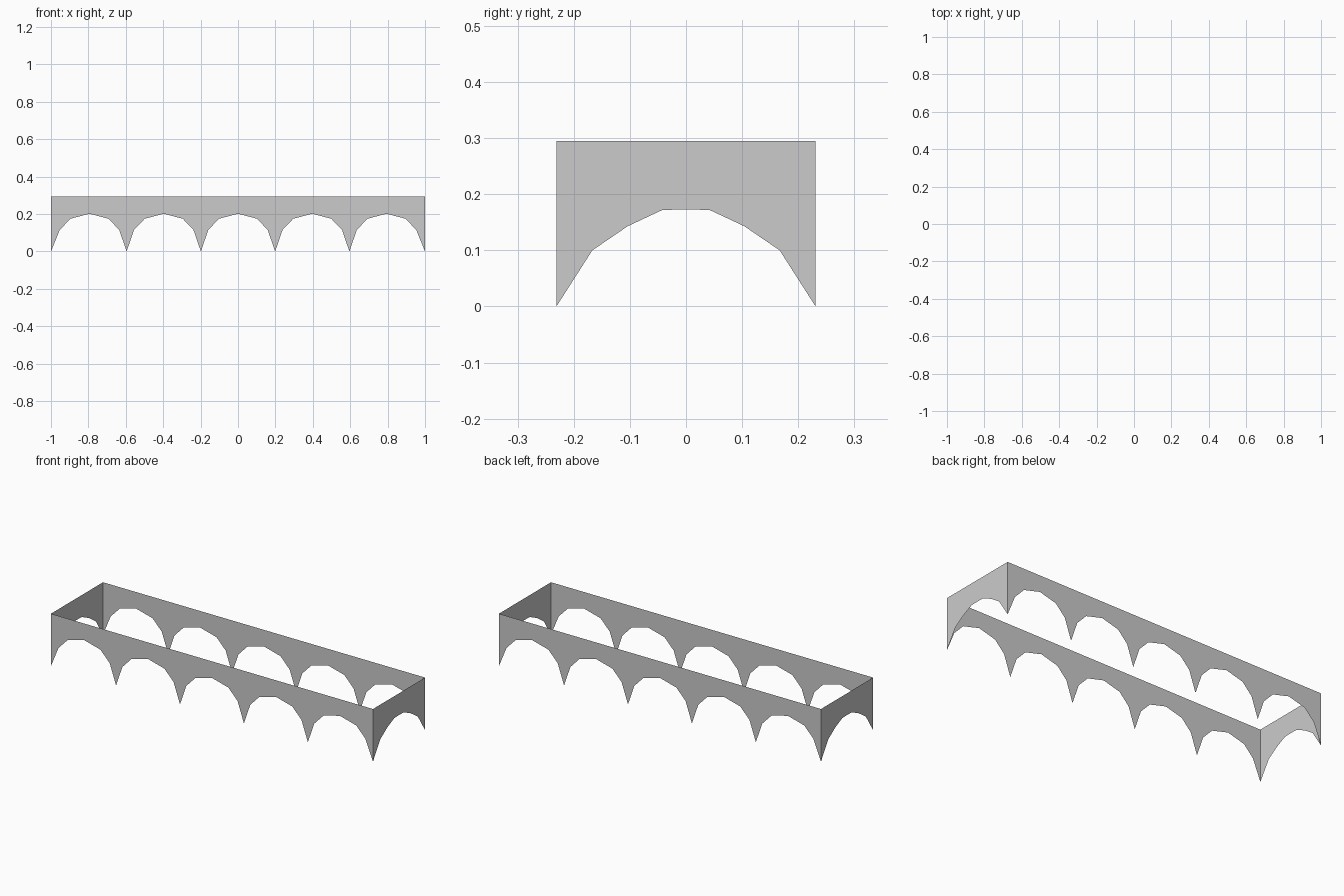
import bpy, bmesh
from mathutils import Vector

if "Cube" in bpy.data.objects:
    bpy.data.objects.remove(bpy.data.objects["Cube"])

TOP = 0.295      # height of the upper rim
HALF_L = 1.0     # half length
HALF_W = 0.231   # half width
PITCH = 0.397    # spacing of the long-side arches


def arcade_wall(name, profile, place, outward):
    """Single-sheet wall: one strip from the arched lower edge to the rim."""
    bm = bmesh.new()
    low = [bm.verts.new(place(u, z)) for u, z in profile]
    high = [bm.verts.new(place(u, TOP)) for u, z in profile]
    for i in range(len(profile) - 1):
        f = bm.faces.new((low[i], low[i + 1], high[i + 1], high[i]))
        f.normal_update()
        if f.normal.dot(Vector(outward)) < 0:
            f.normal_flip()
    mesh = bpy.data.meshes.new(name)
    bm.to_mesh(mesh)
    bm.free()
    bpy.context.collection.objects.link(bpy.data.objects.new(name, mesh))


# Long side: five faceted arches meeting in pointed feet
arch = [(-0.159, 0.115), (-0.102, 0.175), (0, 0.202), (0.102, 0.175), (0.159, 0.115)]
long_profile = [(-HALF_L, 0)]
for k in range(-2, 3):
    long_profile += [(k * PITCH + u, z) for u, z in arch]
    long_profile.append(((k + 0.5) * PITCH if k < 2 else HALF_L, 0))

# Short side: one wide, flatter arch
half = [(-HALF_W, 0), (-0.167, 0.1), (-0.104, 0.143), (-0.042, 0.172)]
end_profile = half + [(0, 0.173)] + [(-u, z) for u, z in reversed(half)]

# Four walls, open at top and bottom
for s, long_name, end_name in ((-1, "front_wall", "left_end_wall"),
                               (1, "back_wall", "right_end_wall")):
    arcade_wall(long_name, long_profile,
                lambda u, z: (u, s * HALF_W, z), (0, s, 0))
    arcade_wall(end_name, end_profile,
                lambda u, z: (s * HALF_L, u, z), (s, 0, 0))
